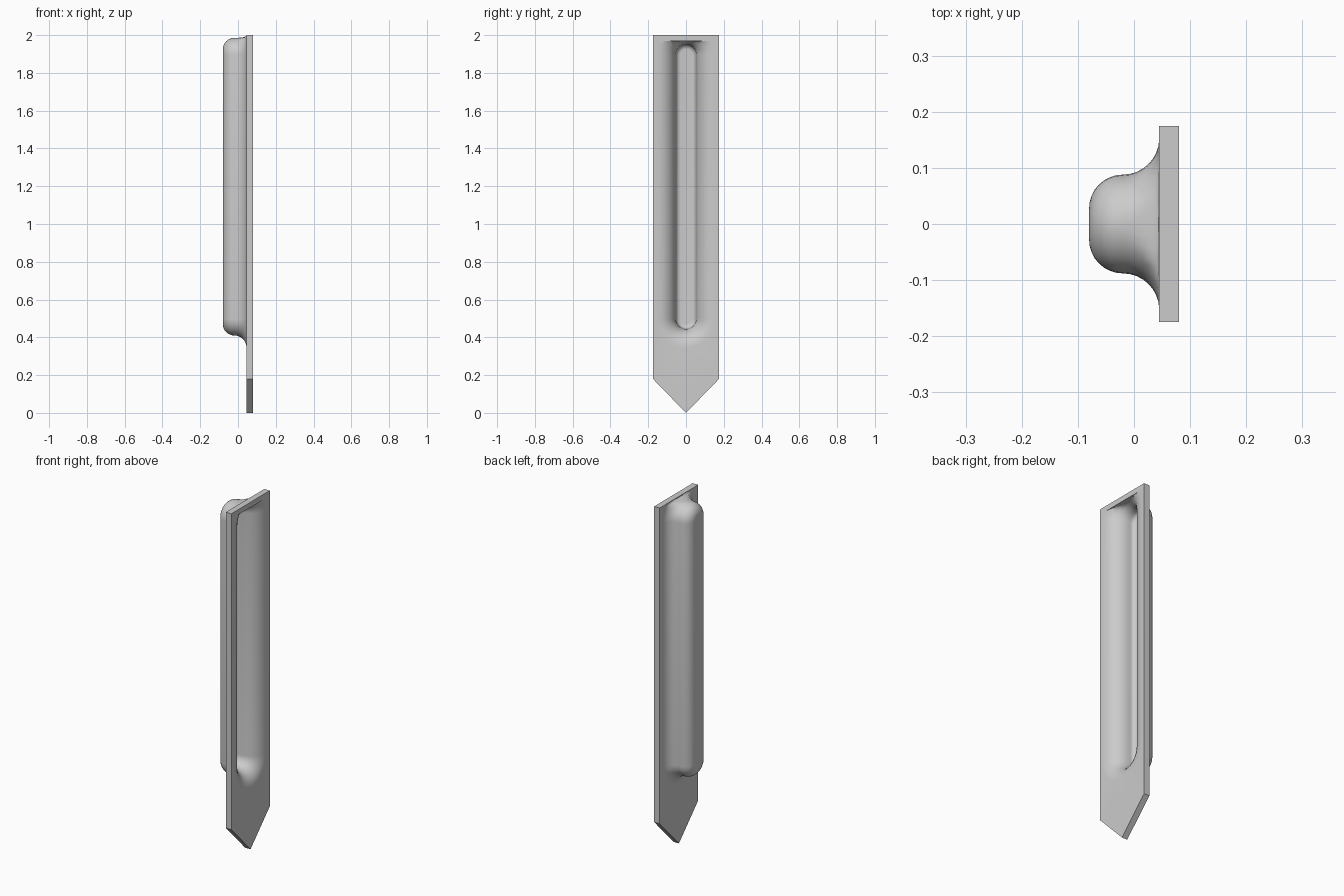
import bpy, bmesh
from math import sin, cos, pi
from mathutils import Vector

if "Cube" in bpy.data.objects:
    bpy.data.objects.remove(bpy.data.objects["Cube"])

BACK, FRONT = 0.045, 0.08            # the two faces of the sheet
WALL = FRONT - BACK
HALF, TOP, SHOULDER = 0.175, 2.0, 0.18
LOW, HIGH = 0.498, 1.897             # end centres of the pressed channel
WIDTH, FLARE, ROUND = 0.088, 0.065, 0.06
LIP = 1.97                           # underside of the lip over the channel
STEPS, ARC = 8, 16

steel = bpy.data.materials.new("plain grey")
steel.use_nodes = True
grey = (0.6, 0.6, 0.6, 1)
steel.diffuse_color = grey
steel.node_tree.nodes["Principled BSDF"].inputs["Base Color"].default_value = grey


def channel_profile(x, radius, flare, curve):
    """Depth and half width pairs, from the rim to the channel floor."""
    cx, cr = x - flare, radius + flare
    angles = [i / STEPS * pi / 2 for i in range(STEPS + 1)]
    rim = [(cx + flare * cos(a), cr - flare * sin(a)) for a in angles]
    floor = [(cx - curve * sin(a), radius - curve + curve * cos(a)) for a in angles]
    return rim + floor[1:]


def squeeze_outside(z):
    crest = HIGH + WIDTH
    return z if z < crest else crest + (z - crest) * 0.2


def clip_inside(z):
    return min(z, LIP)


def capsule_ring(bm, x, radius, fit):
    ring = []
    for centre, start in ((HIGH, 0), (LOW, pi)):
        for i in range(ARC + 1):
            a = start + pi * i / ARC
            ring.append(bm.verts.new((x, radius * cos(a), fit(centre + radius * sin(a)))))
    return ring


def loop_edges(bm, ring):
    return [bm.edges.get((a, b)) or bm.edges.new((a, b))
            for a, b in zip(ring, ring[1:] + ring[:1])]


def join(bm, a, b):
    for i in range(len(a)):
        j = (i + 1) % len(a)
        bm.faces.new((a[i], a[j], b[j], b[i]))


def pressed_skin(bm, x, profile, fit):
    """One side of the sheet: pointed outline, channel walls and floor."""
    rings = [capsule_ring(bm, px, r, fit) for px, r in profile]
    for a, b in zip(rings, rings[1:]):
        join(bm, a, b)
    bm.faces.new(rings[-1])
    outline = [bm.verts.new((x, y, z)) for y, z in (
        (-HALF, TOP), (-HALF, SHOULDER), (0, 0), (HALF, SHOULDER), (HALF, TOP))]
    bmesh.ops.triangle_fill(bm, use_beauty=True, normal=Vector((1, 0, 0)),
                            edges=loop_edges(bm, rings[0]) + loop_edges(bm, outline))
    return outline


# Pointed plate with the channel pressed out towards -x
bm = bmesh.new()
outer = pressed_skin(bm, BACK, channel_profile(BACK, WIDTH, FLARE, ROUND), squeeze_outside)
inner = pressed_skin(bm, FRONT, channel_profile(FRONT, WIDTH - WALL, FLARE + WALL, ROUND - WALL),
                     clip_inside)
join(bm, outer, inner)
bmesh.ops.dissolve_degenerate(bm, dist=0.00001, edges=bm.edges[:])
bmesh.ops.recalc_face_normals(bm, faces=bm.faces[:])

mesh = bpy.data.meshes.new("pressed_stake")
bm.to_mesh(mesh)
bm.free()
mesh.materials.append(steel)
stake = bpy.data.objects.new("pressed_stake", mesh)
bpy.context.collection.objects.link(stake)
bpy.context.view_layer.objects.active = stake
stake.select_set(True)
bpy.ops.object.shade_smooth_by_angle(angle=pi / 6)
